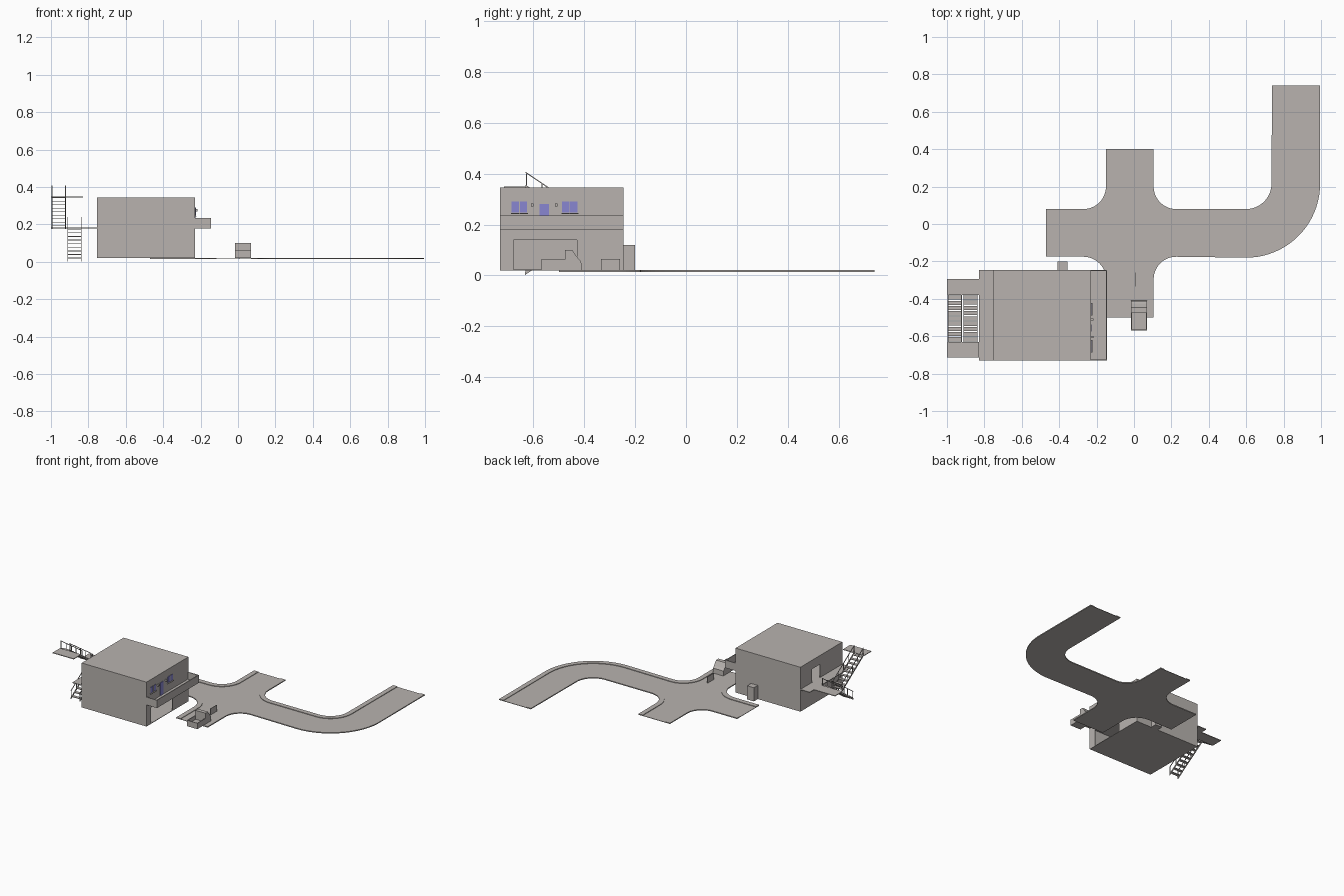
import bpy, bmesh, math
from mathutils import Vector

if "Cube" in bpy.data.objects:
    bpy.data.objects.remove(bpy.data.objects["Cube"])


def material(name, rgb):
    m = bpy.data.materials.new(name)
    m.diffuse_color = (*rgb, 1)
    m.use_nodes = True
    m.node_tree.nodes["Principled BSDF"].inputs["Base Color"].default_value = m.diffuse_color
    return m


GREY = material("warm grey", (0.48, 0.45, 0.43))
BLUE = material("window blue", (0.25, 0.24, 0.64))


def finish(name, bm, mat=GREY):
    bmesh.ops.recalc_face_normals(bm, faces=bm.faces)
    me = bpy.data.meshes.new(name)
    bm.to_mesh(me)
    bm.free()
    me.materials.append(mat)
    ob = bpy.data.objects.new(name, me)
    bpy.context.collection.objects.link(ob)
    return ob


def add_box(bm, x0, x1, y0, y1, z0, z1):
    vs = bmesh.ops.create_cube(bm, size=1)["verts"]
    for v in vs:
        v.co = Vector(((x0 + x1) / 2 + v.co.x * (x1 - x0),
                       (y0 + y1) / 2 + v.co.y * (y1 - y0),
                       (z0 + z1) / 2 + v.co.z * (z1 - z0)))


def boxes(name, dims, mat=GREY):
    bm = bmesh.new()
    for d in dims:
        add_box(bm, *d)
    return finish(name, bm, mat)


def prism(name, pts, axis, lo, hi):
    """Extrude a closed 2D outline along x or z."""
    bm = bmesh.new()
    place = (lambda p, h: (h, p[0], p[1])) if axis == "x" else (lambda p, h: (p[0], p[1], h))
    a = [bm.verts.new(place(p, lo)) for p in pts]
    b = [bm.verts.new(place(p, hi)) for p in pts]
    n = len(pts)
    bm.faces.new(a)
    bm.faces.new(b)
    for i in range(n):
        bm.faces.new((a[i], a[(i + 1) % n], b[(i + 1) % n], b[i]))
    return finish(name, bm)


def cut(target, name, dims):
    cutter = boxes(name, [dims])
    cutter.hide_render = True
    cutter.hide_viewport = True
    mod = target.modifiers.new(name, "BOOLEAN")
    mod.operation = "DIFFERENCE"
    mod.solver = "EXACT"
    mod.object = cutter


def arc(cx, cy, r, a0, a1, n=12):
    return [(cx + r * math.cos(math.radians(a0 + (a1 - a0) * i / n)),
             cy + r * math.sin(math.radians(a0 + (a1 - a0) * i / n))) for i in range(n + 1)]


# Road: four edge chains, clockwise round the crossing, road on the right hand
W, E, S, N, R = -0.15, 0.105, -0.175, 0.08, 0.12
chains = [
    [(-0.47, N)] + arc(W - R, N + R, R, -90, 0) + [(W, 0.4)],
    [(E, 0.4)] + arc(E + R, N + R, R, 180, 270) + arc(0.6, 0.215, 0.135, -90, 0) + [(0.738, 0.74)],
    [(0.995, 0.74)] + arc(0.6, 0.215, 0.395, 0, -90, 20) + arc(E + R, S - R, R, 90, 180) + [(E, -0.5)],
    [(W, -0.5)] + arc(W - R, S - R, R, 0, 90) + [(-0.47, S)],
]
prism("road", sum(chains, []), "z", 0.014, 0.017)


def pavement(name, pts, width=0.035):
    inner = []
    for i, p in enumerate(pts):
        a, b = pts[max(i - 1, 0)], pts[min(i + 1, len(pts) - 1)]
        d = Vector((b[0] - a[0], b[1] - a[1])).normalized()
        if i in (0, len(pts) - 1):
            d = Vector((round(d.x), round(d.y)))
        inner.append((p[0] + d.y * width, p[1] - d.x * width))
    prism(name, pts + inner[::-1], "z", 0.016, 0.021)


for i, c in enumerate(chains):
    pavement(f"pavement_{i + 1}", c)

# Main building: two hollow storeys with garage and rear door openings
BX0, BX1, BY0, BY1 = -0.755, -0.23, -0.73, -0.245
T = 0.005
house = boxes("building", [(BX0, BX1, BY0, BY1, 0.02, 0.345)])
cut(house, "ground_floor_space", (BX0 + T, BX1 - T, BY0 + T, BY1 - T, 0.024, 0.177))
cut(house, "upper_floor_space", (BX0 + T, BX1 - T, BY0 + T, BY1 - T, 0.183, 0.34))
cut(house, "garage_opening", (BX1 - 0.03, BX1 + 0.03, -0.678, -0.428, 0.0241, 0.14))
cut(house, "rear_door_opening", (BX0 - 0.03, BX0 + 0.03, -0.47, -0.38, 0.1831, 0.28))

# Balcony with parapet over the garage
boxes("balcony", [
    (BX1, -0.145, BY0, BY1, 0.178, 0.184),
    (-0.151, -0.145, BY0, BY1, 0.184, 0.235),
    (BX1, -0.151, BY0, BY0 + 0.006, 0.184, 0.235),
    (BX1, -0.151, BY1 - 0.006, BY1, 0.184, 0.235)])

# Windows, balcony door, their frames, sills and wall lamps
glass, frames = [], []
for y0 in (-0.685, -0.487):
    for k in range(2):
        a = y0 + k * 0.032
        glass.append((BX1, BX1 + 0.003, a, a + 0.029, 0.247, 0.29))
    frames.append((BX1, BX1 + 0.005, y0 + 0.029, y0 + 0.032, 0.245, 0.291))
    frames.append((BX1, BX1 + 0.008, y0 - 0.003, y0 + 0.064, 0.241, 0.245))
glass.append((BX1, BX1 + 0.003, -0.575, -0.538, 0.186, 0.28))
boxes("window_panes", glass, BLUE)
boxes("window_frames", frames)
boxes("wall_lamps", [(BX1, BX1 + 0.014, y - 0.005, y + 0.005, 0.27, 0.282) for y in (-0.604, -0.51)])

# Utility box on the rear wall and upright board beside the road
boxes("utility_box", [(-0.41, -0.355, BY1, -0.2, 0.02, 0.12)])
boxes("roadside_board", [(0.008, 0.012, -0.334, -0.26, 0.018, 0.064)])

# Rear gallery and the stair landings
boxes("rear_gallery", [(-0.83, BX0, BY0, BY1, 0.178, 0.183)])
boxes("lower_landing", [(-1.0, -0.83, -0.38, -0.295, 0.178, 0.183)])
boxes("upper_landing", [(-1.0, -0.83, -0.715, -0.63, 0.345, 0.35)])


def stair_flight(name, x0, x1, y0, z0, y1, z1, steps=9):
    boxes(name + "_treads", [
        (x0, x1, y0 + (y1 - y0) * (i + 0.5) / steps - 0.011,
         y0 + (y1 - y0) * (i + 0.5) / steps + 0.011,
         z0 + (z1 - z0) * (i + 0.6) / steps - 0.002,
         z0 + (z1 - z0) * (i + 0.6) / steps + 0.002) for i in range(steps)])
    for side, x in (("left", x0), ("right", x1)):
        # sloping stringer and handrail
        for part, h, t in (("stringer", -0.006, 0.012), ("handrail", 0.052, 0.005)):
            prism(f"{name}_{side}_{part}",
                  [(y0, z0 + h), (y1, z1 + h), (y1, z1 + h + t), (y0, z0 + h + t)],
                  "x", x - 0.002, x + 0.002)
        posts = []
        for i in range(5):
            t = 0.01 + 0.98 * i / 4
            y, z = y0 + (y1 - y0) * t, z0 + (z1 - z0) * t
            posts.append((x - 0.002, x + 0.002, y - 0.002, y + 0.002, z, z + 0.054))
        boxes(f"{name}_{side}_posts", posts)


stair_flight("lower_stair", -0.91, -0.838, -0.632, 0.008, -0.378, 0.182)
stair_flight("upper_stair", -0.995, -0.922, -0.38, 0.182, -0.63, 0.35)

# Pickup truck: cab profile plus an open load bed
prism("truck_cab", [(-0.475, 0.02), (-0.41, 0.02), (-0.412, 0.055), (-0.425, 0.068),
                    (-0.447, 0.1), (-0.475, 0.1)], "x", -0.015, 0.07)
boxes("truck_bed", [
    (-0.015, 0.07, -0.57, -0.475, 0.02, 0.035),
    (-0.015, -0.01, -0.57, -0.475, 0.035, 0.063),
    (0.065, 0.07, -0.57, -0.475, 0.035, 0.063),
    (-0.01, 0.065, -0.57, -0.565, 0.035, 0.063)])
